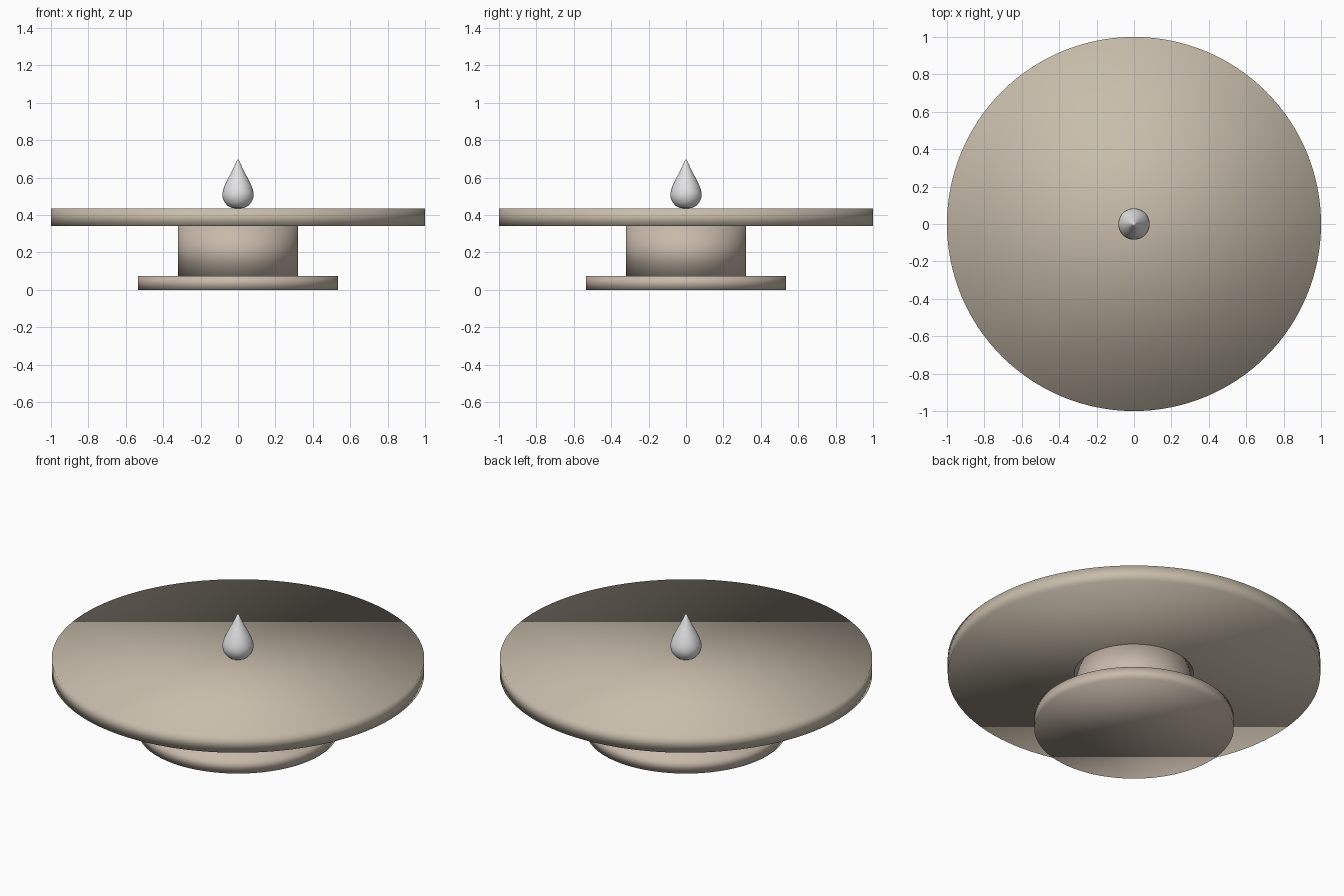
import bpy, bmesh, math

cube = bpy.data.objects.get("Cube")
if cube:
    bpy.data.objects.remove(cube, do_unlink=True)


def material(name, rgb):
    m = bpy.data.materials.new(name)
    m.use_nodes = True
    colour = (*rgb, 1.0)
    m.diffuse_color = colour
    bsdf = next(n for n in m.node_tree.nodes if n.type == "BSDF_PRINCIPLED")
    bsdf.inputs["Base Color"].default_value = colour
    return m


def disc(name, radius, bottom, top, mat, segments=128):
    """Solid round slab, smooth shaded over its rims."""
    bpy.ops.mesh.primitive_cylinder_add(
        vertices=segments, radius=radius, depth=top - bottom,
        location=(0, 0, (bottom + top) / 2))
    obj = bpy.context.object
    obj.name = name
    obj.data.materials.append(mat)
    bpy.ops.object.shade_smooth()
    return obj


def lathe(name, profile, mat, segments=48):
    """Revolve a (radius, height) profile about z."""
    bm = bmesh.new()
    verts = [bm.verts.new((r, 0, z)) for r, z in profile]
    edges = [bm.edges.new(pair) for pair in zip(verts, verts[1:])]
    bmesh.ops.spin(bm, geom=verts + edges, cent=(0, 0, 0), axis=(0, 0, 1),
                   angle=math.tau, steps=segments, use_duplicate=False)
    bmesh.ops.remove_doubles(bm, verts=bm.verts, dist=0.0001)
    bmesh.ops.recalc_face_normals(bm, faces=bm.faces)
    mesh = bpy.data.meshes.new(name)
    bm.to_mesh(mesh)
    bm.free()
    mesh.materials.append(mat)
    mesh.shade_smooth()
    obj = bpy.data.objects.new(name, mesh)
    bpy.context.collection.objects.link(obj)
    return obj


beige = material("warm beige", (0.58, 0.51, 0.41))
rose_beige = material("rosy beige", (0.58, 0.49, 0.41))
pale_grey = material("pale grey", (0.76, 0.76, 0.76))

# Foot, column and wide top
disc("base_plate", 0.535, 0.0, 0.075, rose_beige)
disc("column", 0.32, 0.075, 0.34, rose_beige)
disc("table_top", 1.0, 0.34, 0.435, beige)

# Teardrop ornament: round belly tapering to a point
drop = [(0, 0.435), (0.03, 0.437), (0.055, 0.449), (0.072, 0.468),
        (0.081, 0.488), (0.084, 0.508), (0.081, 0.53), (0.072, 0.556),
        (0.057, 0.588), (0.04, 0.62), (0.024, 0.652), (0.011, 0.68),
        (0, 0.70)]
lathe("teardrop", drop, pale_grey)
